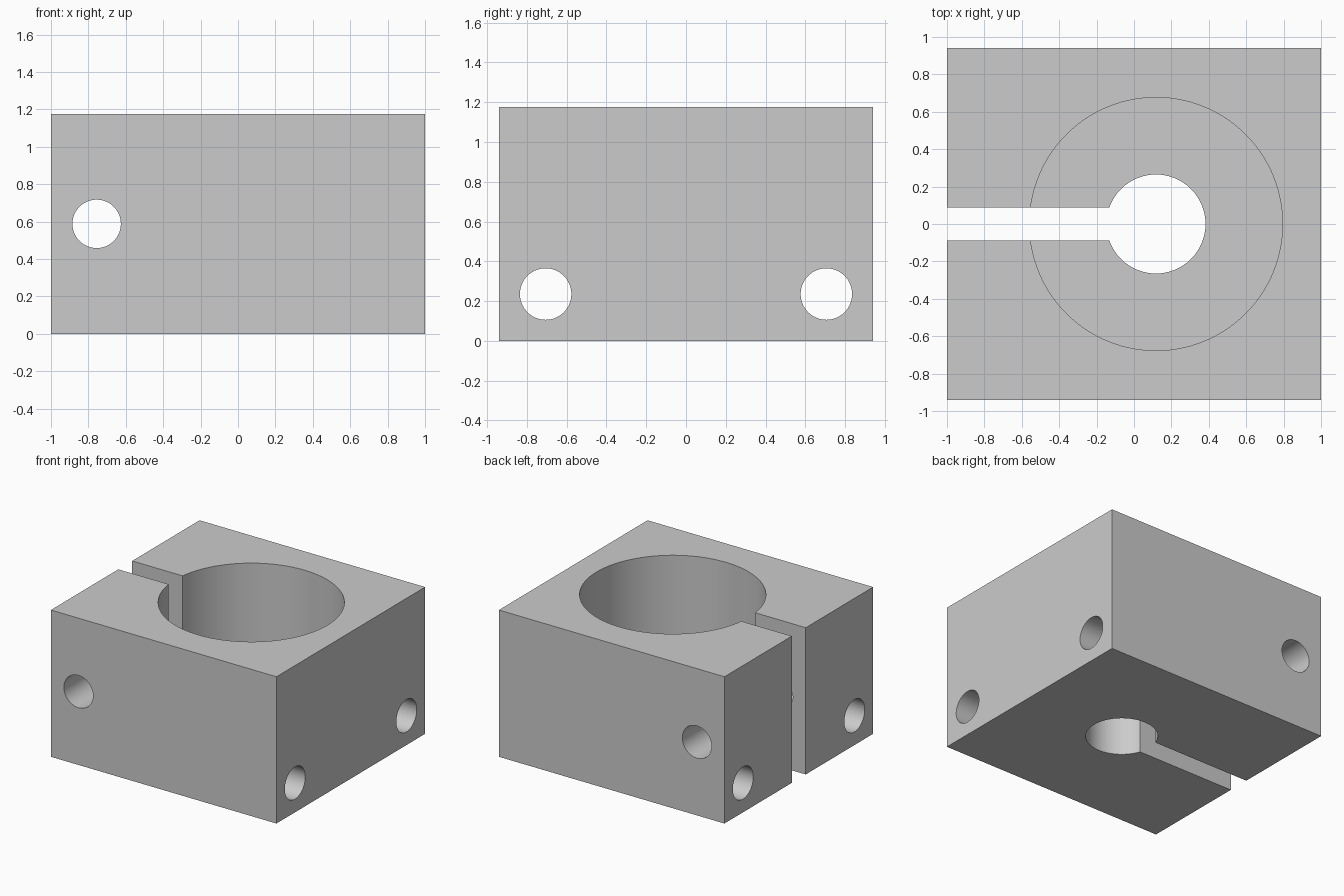
import bpy
from math import pi, radians

cube = bpy.data.objects.get("Cube")
if cube:
    bpy.data.objects.remove(cube, do_unlink=True)

U = 1 / 17                      # one design unit
LENGTH, WIDTH, HEIGHT = 34 * U, 32 * U, 20 * U
BORE_X, FLOOR = 2 * U, 8 * U    # bore centre and ledge height
BOLT_R = 2.2 * U

grey = bpy.data.materials.new("plain grey")
grey.use_nodes = True
grey.diffuse_color = (0.6, 0.6, 0.6, 1)
grey.node_tree.nodes["Principled BSDF"].inputs["Base Color"].default_value = grey.diffuse_color


def box(name, size, centre):
    bpy.ops.mesh.primitive_cube_add(size=1, location=centre)
    ob = bpy.context.object
    ob.name = name
    ob.scale = size
    bpy.ops.object.transform_apply(location=True, rotation=False, scale=True)
    ob.data.materials.append(grey)
    return ob


def cylinder(name, radius, depth, centre, rotation=(0, 0, 0), sides=64):
    bpy.ops.mesh.primitive_cylinder_add(vertices=sides, radius=radius, depth=depth,
                                        location=centre, rotation=rotation)
    ob = bpy.context.object
    ob.name = name
    ob.data.materials.append(grey)
    return ob


# Solid clamp body
block = box("clamp_block", (LENGTH, WIDTH, HEIGHT), (0, 0, HEIGHT / 2))

# Stepped bore, clamping slit, cross bolt and two mounting holes
cutters = [
    cylinder("bore_cutter", 11.5 * U, HEIGHT, (BORE_X, 0, FLOOR + HEIGHT / 2), sides=128),
    cylinder("lower_bore_cutter", 4.5 * U, HEIGHT * 2, (BORE_X, 0, 0)),
    box("slit_cutter", (LENGTH, 3 * U, HEIGHT * 2), (BORE_X - LENGTH / 2, 0, HEIGHT / 2)),
    cylinder("cross_bolt_cutter", BOLT_R, WIDTH * 1.2,
             (-12.85 * U, 0, HEIGHT / 2), (pi / 2, 0, 0)),
]
for side, label in ((-1, "front"), (1, "back")):
    cutters.append(cylinder(label + "_mount_cutter", BOLT_R, LENGTH * 1.2,
                            (0, side * 12 * U, 4 * U), (0, pi / 2, 0)))

bpy.ops.object.select_all(action='DESELECT')
block.select_set(True)
bpy.context.view_layer.objects.active = block
for cutter in cutters:
    mod = block.modifiers.new(cutter.name, 'BOOLEAN')
    mod.operation = 'DIFFERENCE'
    mod.solver = 'EXACT'
    mod.object = cutter
    bpy.ops.object.modifier_apply(modifier=mod.name)
for cutter in cutters:
    bpy.data.objects.remove(cutter, do_unlink=True)

# Smooth hole walls with crisp edges
bpy.ops.object.shade_smooth_by_angle(angle=radians(30))
